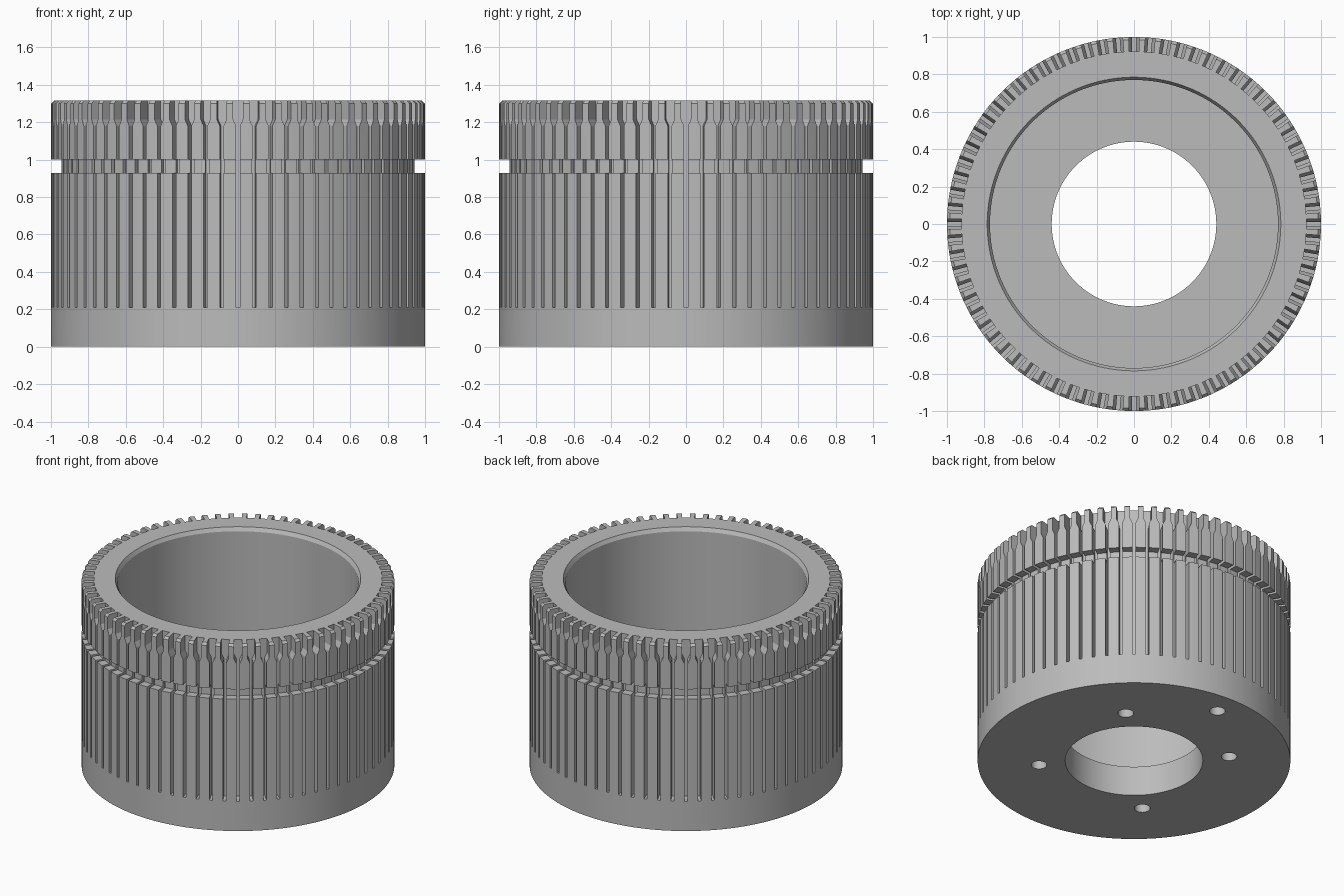
import bpy, bmesh, math
from mathutils import Matrix

cube = bpy.data.objects.get("Cube")
if cube:
    bpy.data.objects.remove(cube, do_unlink=True)

HEIGHT = 1.315
FLOOR = 0.21
SLOTS = 72

metal = bpy.data.materials.new("plain grey")
metal.use_nodes = True
grey = (0.5, 0.5, 0.5, 1)
metal.diffuse_color = grey
metal.node_tree.nodes["Principled BSDF"].inputs["Base Color"].default_value = grey


def make_object(name, bm):
    bmesh.ops.recalc_face_normals(bm, faces=bm.faces)
    mesh = bpy.data.meshes.new(name)
    bm.to_mesh(mesh)
    bm.free()
    mesh.materials.append(metal)
    obj = bpy.data.objects.new(name, mesh)
    bpy.context.collection.objects.link(obj)
    return obj


def lathe(name, profile, steps=144):
    """Closed (radius, height) profile turned about z."""
    bm = bmesh.new()
    verts = [bm.verts.new((r, 0, z)) for r, z in profile]
    edges = [bm.edges.new((verts[i - 1], v)) for i, v in enumerate(verts)]
    turn = Matrix.Rotation(math.pi / steps, 3, 'Z')
    bmesh.ops.rotate(bm, verts=verts, cent=(0, 0, 0), matrix=turn)
    bmesh.ops.spin(bm, geom=verts + edges, cent=(0, 0, 0), axis=(0, 0, 1),
                   angle=math.tau, steps=steps, use_merge=True)
    bmesh.ops.remove_doubles(bm, verts=bm.verts, dist=1e-5)
    return make_object(name, bm)


def cut(target, cutter):
    mod = target.modifiers.new(cutter.name, 'BOOLEAN')
    mod.operation = 'DIFFERENCE'
    mod.solver = 'EXACT'
    mod.object = cutter
    bpy.context.view_layer.objects.active = target
    bpy.ops.object.modifier_apply(modifier=mod.name)
    bpy.data.objects.remove(cutter, do_unlink=True)


# Turned cup: bored floor, chamfered mouth, outer ring groove
drum = lathe("slotted_drum", [
    (0.44, 0), (1, 0), (1, 0.93), (0.945, 0.93), (0.945, 1), (1, 1),
    (1, HEIGHT - 0.015), (0.985, HEIGHT), (0.785, HEIGHT),
    (0.77, HEIGHT - 0.025), (0.77, FLOOR), (0.44, FLOOR)])

# Ring of slots, narrow below and flaring open at the rim
half = [(0.010, FLOOR), (0.010, 1.18), (0.026, 1.215), (0.026, 1.4)]
outline = half + [(-t, z) for t, z in reversed(half)]
bm = bmesh.new()
for i in range(SLOTS):
    face = bm.faces.new([bm.verts.new((0.922, t, z)) for t, z in outline])
    grown = bmesh.ops.extrude_face_region(bm, geom=[face], use_keep_orig=True)
    outer = [g for g in grown["geom"] if isinstance(g, bmesh.types.BMVert)]
    bmesh.ops.translate(bm, verts=outer, vec=(0.15, 0, 0))
    bmesh.ops.rotate(bm, verts=list(face.verts) + outer, cent=(0, 0, 0),
                     matrix=Matrix.Rotation(math.tau * i / SLOTS, 3, 'Z'))
cut(drum, make_object("slot_cutter", bm))

# Blind holes underneath: four bolt holes and one locating hole
bm = bmesh.new()
for radius, angle in [(0.61, 45 + 90 * i) for i in range(4)] + [(0.83, 90)]:
    a = math.radians(angle)
    place = Matrix.Translation((radius * math.cos(a), radius * math.sin(a), 0))
    bmesh.ops.create_cone(bm, cap_ends=True, segments=32, radius1=0.05,
                          radius2=0.05, depth=0.3, matrix=place)
cut(drum, make_object("hole_cutter", bm))

# Smooth round walls with crisp edges
bpy.ops.object.select_all(action='DESELECT')
drum.select_set(True)
bpy.context.view_layer.objects.active = drum
bpy.ops.object.shade_smooth_by_angle(angle=math.radians(12))
